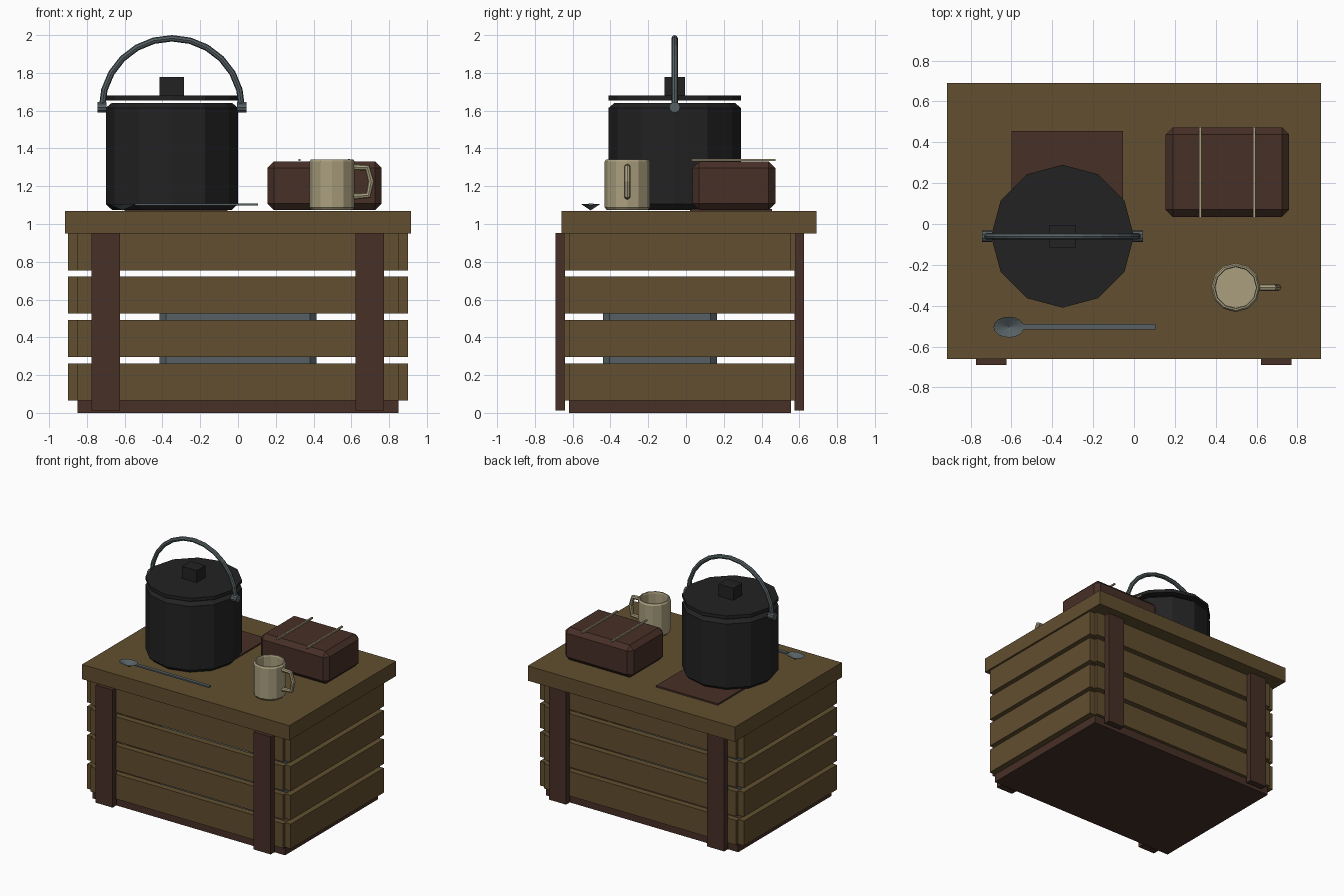
import bpy, bmesh, math
from mathutils import Vector, Matrix

if "Cube" in bpy.data.objects:
    bpy.data.objects.remove(bpy.data.objects["Cube"])


def material(name, rgb):
    m = bpy.data.materials.new(name)
    m.diffuse_color = (*rgb, 1)
    m.use_nodes = True
    m.node_tree.nodes["Principled BSDF"].inputs["Base Color"].default_value = m.diffuse_color
    return m


WOOD = material("crate wood", (0.120, 0.077, 0.029))
BROWN = material("dark brown", (0.062, 0.029, 0.020))
IRON = material("black iron", (0.016, 0.016, 0.017))
STEEL = material("grey steel", (0.092, 0.117, 0.126))
TAN = material("tan enamel", (0.40, 0.345, 0.21))


def finish(name, bm, mat):
    bmesh.ops.recalc_face_normals(bm, faces=bm.faces)
    me = bpy.data.meshes.new(name)
    bm.to_mesh(me)
    bm.free()
    me.materials.append(mat)
    ob = bpy.data.objects.new(name, me)
    bpy.context.collection.objects.link(ob)
    return ob


def box(name, x, y, z, mat, chamfer=0):
    """Box from (min, max) ranges, with optional flat chamfer."""
    bm = bmesh.new()
    bmesh.ops.create_cube(bm, size=1)
    for v in bm.verts:
        v.co = [(a + b) / 2 + c * (b - a) for (a, b), c in zip((x, y, z), v.co)]
    if chamfer:
        bmesh.ops.bevel(bm, geom=bm.edges[:], offset=chamfer, segments=1,
                        profile=0.5, affect='EDGES')
    return finish(name, bm, mat)


def lathe(name, cx, cy, profile, mat, sides=12, sx=1, sy=1):
    """Revolve (radius, z) points; radius 0 closes to a single point."""
    bm = bmesh.new()
    rings = []
    for r, z in profile:
        if r == 0:
            rings.append([bm.verts.new((cx, cy, z))] * sides)
        else:
            rings.append([bm.verts.new((cx + sx * r * math.cos(2 * math.pi * i / sides),
                                        cy + sy * r * math.sin(2 * math.pi * i / sides), z))
                          for i in range(sides)])
    for a, b in zip(rings, rings[1:]):
        for i in range(sides):
            j = (i + 1) % sides
            bm.faces.new(list(dict.fromkeys((a[i], a[j], b[j], b[i]))))
    return finish(name, bm, mat)


def tube(name, path, y, r, mat, sides=8):
    """Tube along an (x, z) path lying in a plane of constant y."""
    bm = bmesh.new()
    pts = [Vector((x, y, z)) for x, z in path]
    rings = []
    for i, p in enumerate(pts):
        t = (pts[min(i + 1, len(pts) - 1)] - pts[max(i - 1, 0)]).normalized()
        side = Vector((0, 1, 0))
        up = t.cross(side)
        rings.append([bm.verts.new(p + r * (math.cos(a) * side + math.sin(a) * up))
                      for a in (2 * math.pi * k / sides for k in range(sides))])
    for a, b in zip(rings, rings[1:]):
        for i in range(sides):
            j = (i + 1) % sides
            bm.faces.new((a[i], a[j], b[j], b[i]))
    bm.faces.new(rings[0])
    bm.faces.new(rings[-1])
    return finish(name, bm, mat)


# Crate: base, lid board, four rows of slats on each side
box("crate_base", (-0.85, 0.85), (-0.62, 0.555), (0, 0.067), BROWN)
box("crate_top", (-0.915, 0.915), (-0.66, 0.69), (0.95, 1.068), WOOD)
for i in range(4):
    z = (0.065 + 0.23 * i, 0.262 + 0.23 * i)
    box(f"front_slat_{i}", (-0.85, 0.85), (-0.645, -0.595), z, WOOD)
    box(f"back_slat_{i}", (-0.85, 0.85), (0.53, 0.58), z, WOOD)
    box(f"left_slat_{i}", (-0.90, -0.85), (-0.62, 0.555), z, WOOD)
    box(f"right_slat_{i}", (0.85, 0.90), (-0.62, 0.555), z, WOOD)

# Upright battens front and back
for side, x in (("left", (-0.775, -0.625)), ("right", (0.622, 0.772))):
    box(f"front_batten_{side}", x, (-0.69, -0.64), (0.013, 0.952), BROWN)
    box(f"back_batten_{side}", x, (0.575, 0.625), (0.013, 0.952), BROWN)

# Metal box stored inside the crate
box("inner_box", (-0.415, 0.415), (-0.44, 0.165), (0.07, 0.63), STEEL, 0.035)

# Cooking pot with floating lid and knob
PX, PY = -0.35, -0.06
lathe("pot", PX, PY, [(0, 1.073), (0.315, 1.073), (0.35, 1.105), (0.35, 1.615),
                      (0.32, 1.64), (0, 1.64)], IRON)
lathe("pot_lid", PX, PY, [(0, 1.655), (0.35, 1.655), (0.35, 1.681), (0, 1.681)], IRON)
box("lid_knob", (PX - 0.065, PX + 0.065), (PY - 0.055, PY + 0.055), (1.675, 1.777), IRON)

# Bail handle and its two ears
tube("pot_handle", [(PX + 0.37 * math.cos(a), 1.615 + 0.368 * math.sin(a))
                    for a in (math.pi * k / 12 for k in range(13))], PY, 0.017, STEEL)
for side, s in (("left", -1), ("right", 1)):
    tube(f"handle_ear_{side}", [(PX + s * 0.345, 1.618), (PX + s * 0.395, 1.618)],
         PY, 0.029, STEEL, 10)

# Cloth mat under the pot
box("mat", (-0.60, -0.055), (0.02, 0.455), (1.066, 1.08), BROWN)

# Wrapped bundle with two cords
box("bundle", (0.155, 0.76), (0.035, 0.473), (1.073, 1.332), BROWN, 0.035)
for i, x in enumerate((0.325, 0.588)):
    box(f"bundle_cord_{i}", (x - 0.006, x + 0.006), (0.03, 0.475), (1.333, 1.345), TAN)

# Hollow mug with a bent handle
MX, MY = 0.498, -0.311
lathe("mug", MX, MY, [(0, 1.073), (0.108, 1.073), (0.12, 1.088), (0.12, 1.33), (0.112, 1.342),
                      (0.104, 1.342), (0.1, 1.33), (0.1, 1.10), (0, 1.10)], TAN)
tube("mug_handle", [(0.60, 1.302), (0.685, 1.298), (0.705, 1.225), (0.69, 1.152), (0.60, 1.145)],
     MY, 0.017, TAN)

# Spoon: shallow cone bowl and flat stem
lathe("spoon_bowl", -0.613, -0.505, [(0.075, 1.106), (0, 1.072)], STEEL, 16, 1, 0.68)
box("spoon_stem", (-0.545, 0.105), (-0.517, -0.49), (1.098, 1.109), STEEL)
